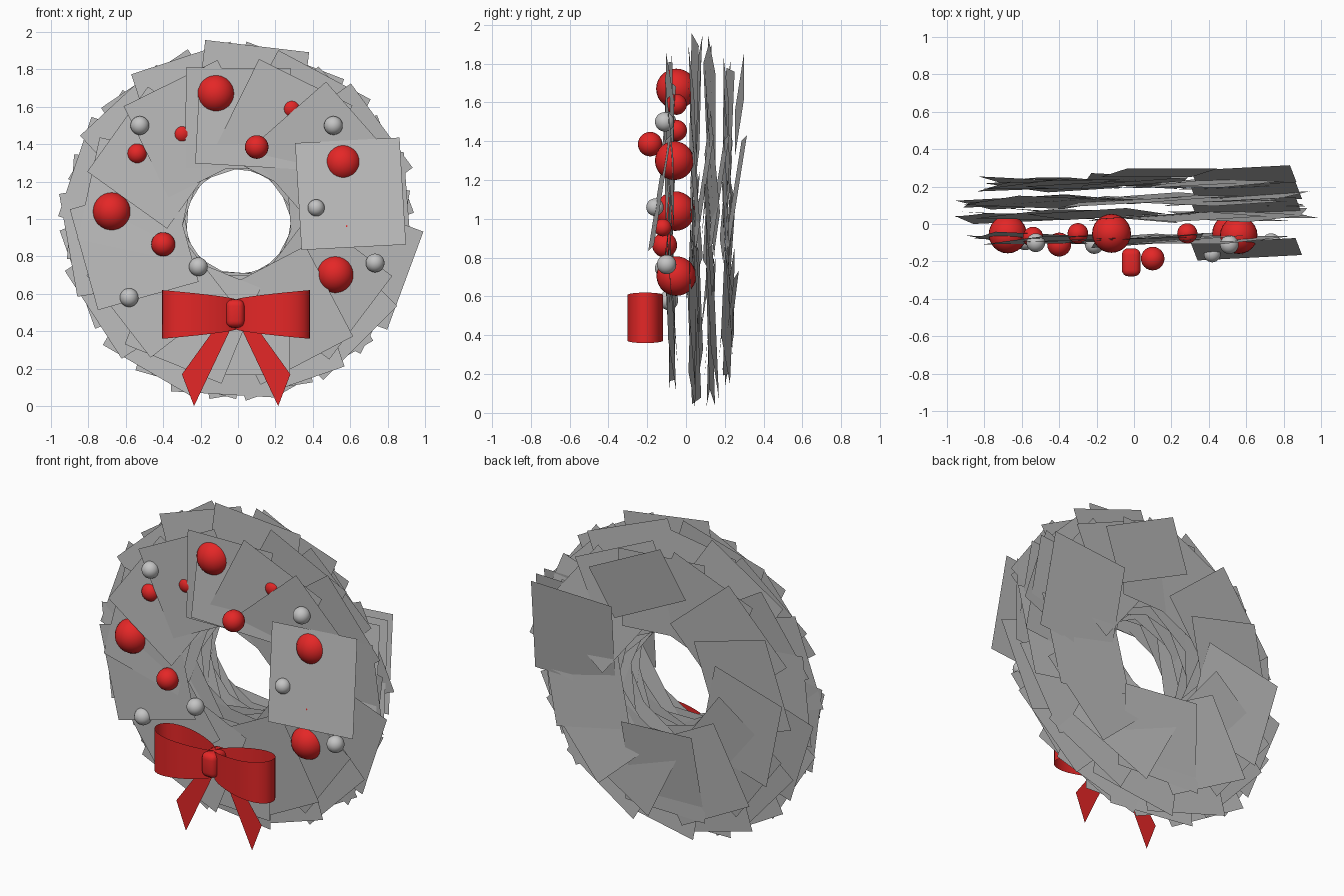
import bpy, bmesh, math, random
from mathutils import Matrix, Vector

if "Cube" in bpy.data.objects:
    bpy.data.objects.remove(bpy.data.objects["Cube"])

random.seed(7)
CZ = 0.985  # height of the wreath centre


def material(name, rgb):
    m = bpy.data.materials.new(name)
    m.diffuse_color = (*rgb, 1)
    m.use_nodes = True
    m.node_tree.nodes["Principled BSDF"].inputs["Base Color"].default_value = m.diffuse_color
    return m


GREY = material("leaf grey", (0.5, 0.5, 0.5))
RED = material("red", (0.78, 0.02, 0.02))
SILVER = material("silver", (0.55, 0.55, 0.55))


def finish(name, bm, mat, smooth=False):
    me = bpy.data.meshes.new(name)
    bm.to_mesh(me)
    bm.free()
    me.materials.append(mat)
    for p in me.polygons:
        p.use_smooth = smooth
    ob = bpy.data.objects.new(name, me)
    bpy.context.collection.objects.link(ob)
    return ob


def card(bm, ang, y, r_in, r_out, width, lean=0, twist=0, spin=0):
    """Flat leaf card, placed at an angle round the ring (all degrees)."""
    h, w, rad = (r_out - r_in) / 2, width / 2, math.radians
    rot = (Matrix.Rotation(rad(-ang), 4, 'Y')
           @ Matrix.Translation(((r_in + r_out) / 2, y, 0))
           @ Matrix.Rotation(rad(spin), 4, 'Y')
           @ Matrix.Rotation(rad(lean), 4, 'Z') @ Matrix.Rotation(rad(twist), 4, 'X'))
    pts = [(-h, 0, -w), (h, 0, -w), (h, 0, w), (-h, 0, w)]
    bm.faces.new([bm.verts.new(rot @ Vector(p) + Vector((0, 0, CZ))) for p in pts])


# Four rings of overlapping leaf cards: y, inner radius, outer radius, start angle
layers = [(-0.075, 0.28, 0.83, 90), (0.045, 0.27, 0.93, 84),
          (0.125, 0.27, 0.90, 97), (0.215, 0.29, 0.80, 90)]
for k, (y, r0, r1, a0) in enumerate(layers):
    bm = bmesh.new()
    n = 14
    for i in range(n):
        if k == 0 and i * 360 / n + a0 > 340 and i * 360 / n + a0 < 375:
            continue
        dr = random.uniform(-0.02, 0.02)
        card(bm, a0 + i * 360 / n, y + random.uniform(-0.012, 0.012), r0 + abs(dr) / 2, r1 + dr, 0.56,
             random.uniform(-3, 3), random.uniform(2, 5), random.uniform(-4, 4))
    # lifted card on the right-hand side of each ring
    card(bm, 14, y + (-0.06 if k == 0 else 0.04), 0.34, 0.9 - 0.03 * (k == 3), 0.58, 3, -9, 11)
    finish(f"leaf_ring_{k + 1}", bm, GREY)

# Loose cards at the top front and on the back
bm = bmesh.new()
card(bm, 82, -0.09, 0.30, 0.72, 0.58, 5, 4, -5)
card(bm, 77, 0.275, 0.45, 0.78, 0.54, 8, 0, 13)
card(bm, 270, 0.23, 0.27, 0.75, 0.5, -7, 3, 5)
finish("loose_leaves", bm, GREY)


# Ornaments: x, y, z, radius
def balls(name, mat, rows):
    bm = bmesh.new()
    for x, y, z, r in rows:
        bmesh.ops.create_uvsphere(bm, u_segments=24, v_segments=14, radius=r,
                                  matrix=Matrix.Translation((x, y, z)))
    finish(name, bm, mat, True)


balls("large_baubles", RED, [(-.12, -.05, 1.67, .104), (.56, -.06, 1.3, .1),
                             (-.675, -.055, 1.04, .102), (.52, -.05, .705, .102)])
balls("small_baubles", RED, [(.285, -.05, 1.59, .054), (-.3, -.05, 1.455, .055),
                             (-.54, -.07, 1.35, .055), (.1, -.185, 1.385, .063),
                             (-.4, -.11, .865, .064), (.58, -.12, .955, .045)])
balls("silver_baubles", SILVER, [(-.525, -.1, 1.5, .05), (.51, -.11, 1.5, .05),
                                 (.418, -.16, 1.06, .045), (-.212, -.11, .745, .05),
                                 (-.582, -.09, .58, .05), (.733, -.1, .765, .05)])

# Bow: two ribbon loops, open at top and bottom
BX, BY, BZ = -0.01, -0.21, 0.49
for side, label in ((-1, "left"), (1, "right")):
    bm = bmesh.new()
    rows = []
    n = 32
    for i in range(n + 1):
        t = math.pi * 2 * i / n
        u = (1 - math.cos(t)) / 2
        x = 0.395 * u
        yy = -0.11 * math.sin(t) * (0.55 + 0.5 * u)
        hz = 0.08 + 0.05 * u ** 0.7
        if abs(u) < 1e-6:
            yy = 0
        rows.append([bm.verts.new((BX + side * x, BY + yy, BZ + s * hz)) for s in (-1, 1)])
    for a, b in zip(rows, rows[1:]):
        bm.faces.new((a[0], b[0], b[1], a[1]))
    finish("bow_loop_" + label, bm, RED, True)

    # Ribbon tail, cut to a point
    bm = bmesh.new()
    tail = [(0.0, 0.50), (0.14, 0.38), (0.285, 0.17), (0.225, 0.0), (0.05, 0.36)]
    tail = [(0.02, 0.45), (0.11, 0.42), (0.29, 0.17), (0.225, 0.0), (0.04, 0.39)]
    bm.faces.new([bm.verts.new((BX + side * x, -0.17, z)) for x, z in tail])
    finish("bow_tail_" + label, bm, RED)

# Rounded knot
bm = bmesh.new()
bmesh.ops.create_cube(bm, size=1, matrix=Matrix.Translation((BX - .005, -.205, .495))
                      @ Matrix.Diagonal((.1, .15, .15, 1)))
bmesh.ops.bevel(bm, geom=bm.edges[:], offset=.035, segments=4, profile=.5, affect='EDGES')
finish("bow_knot", bm, RED, True)
